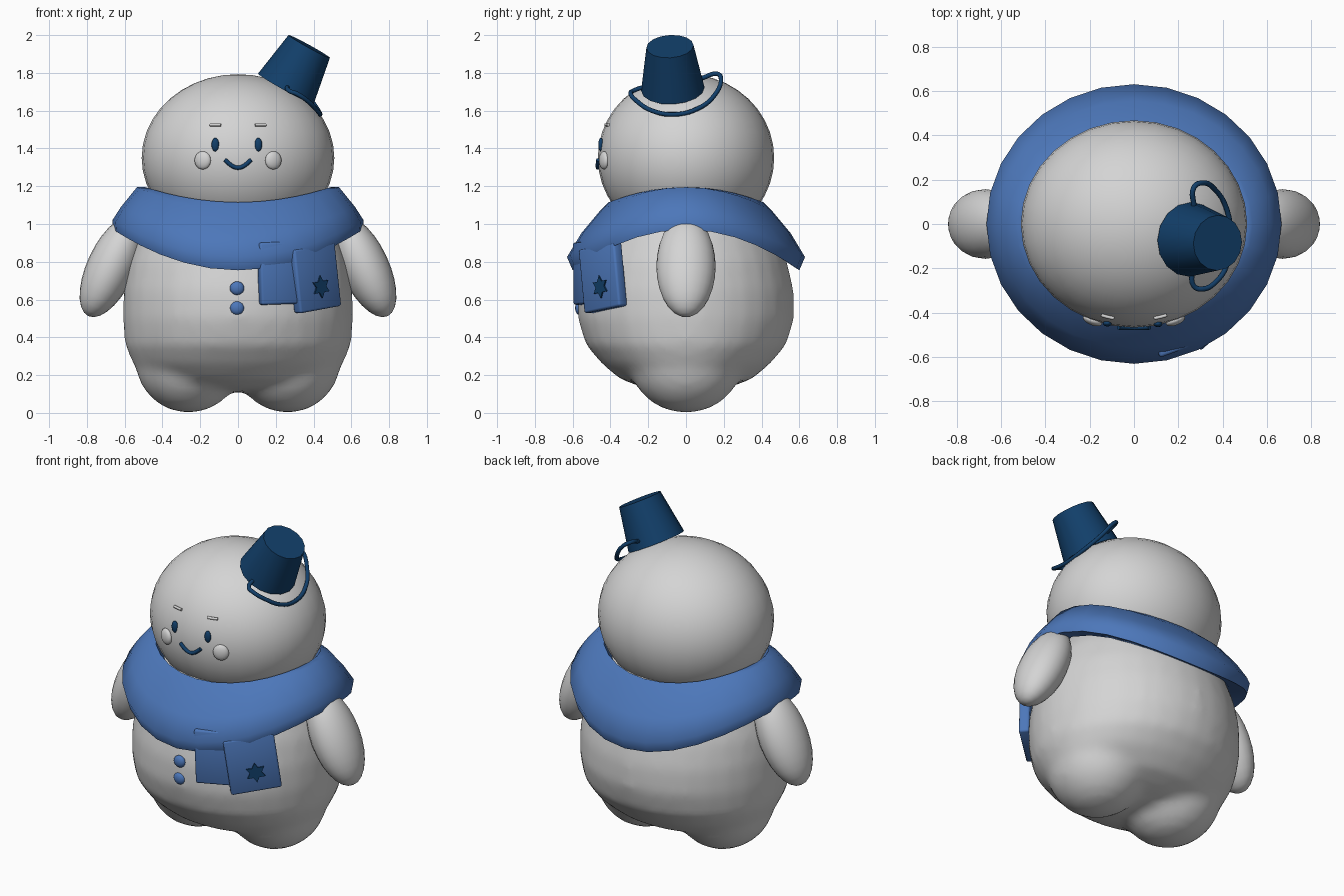
import bpy, bmesh, math
from mathutils import Matrix, Vector

if "Cube" in bpy.data.objects:
    bpy.data.objects.remove(bpy.data.objects["Cube"])


def material(name, rgb):
    m = bpy.data.materials.new(name)
    m.diffuse_color = (*rgb, 1)
    m.use_nodes = True
    m.node_tree.nodes["Principled BSDF"].inputs["Base Color"].default_value = m.diffuse_color
    return m


WHITE = material("snow white", (0.66, 0.66, 0.66))
BLUE = material("scarf blue", (0.073, 0.185, 0.49))
NAVY = material("dark navy", (0.006, 0.05, 0.145))


def finish(name, bm, mat, angle=50):
    bmesh.ops.recalc_face_normals(bm, faces=bm.faces)
    me = bpy.data.meshes.new(name)
    bm.to_mesh(me)
    bm.free()
    me.materials.append(mat)
    ob = bpy.data.objects.new(name, me)
    bpy.context.collection.objects.link(ob)
    bpy.ops.object.select_all(action='DESELECT')
    ob.select_set(True)
    bpy.context.view_layer.objects.active = ob
    bpy.ops.object.shade_smooth_by_angle(angle=math.radians(angle))
    return ob


def add_ellipsoid(bm, loc, radii, rot=Matrix(), seg=24, rings=14):
    mat = Matrix.Translation(loc) @ rot @ Matrix.Diagonal((*radii, 1))
    bmesh.ops.create_uvsphere(bm, u_segments=seg, v_segments=rings, radius=1, matrix=mat)


def ellipsoid(name, loc, radii, mat, rot=Matrix(), seg=24, rings=14):
    bm = bmesh.new()
    add_ellipsoid(bm, loc, radii, rot, seg, rings)
    return finish(name, bm, mat)


def bridge(bm, a, b):
    n = len(a)
    for i in range(n):
        bm.faces.new((a[i], a[(i + 1) % n], b[(i + 1) % n], b[i]))


def tube(name, pts, radius, mat):
    cu = bpy.data.curves.new(name, 'CURVE')
    cu.dimensions = '3D'
    cu.bevel_depth, cu.bevel_resolution = radius, 2
    cu.resolution_u, cu.use_fill_caps = 5, True
    sp = cu.splines.new('BEZIER')
    sp.bezier_points.add(len(pts) - 1)
    for p, co in zip(sp.bezier_points, pts):
        p.co = co
        p.handle_left_type = p.handle_right_type = 'AUTO'
    cu.materials.append(mat)
    ob = bpy.data.objects.new(name, cu)
    bpy.context.collection.objects.link(ob)
    bpy.ops.object.select_all(action='DESELECT')
    ob.select_set(True)
    bpy.context.view_layer.objects.active = ob
    bpy.ops.object.convert(target='MESH')


# Body: oval rings plus two leg lobes, fused and softened
bm = bmesh.new()
rings = [(0.115, .15, .12), (0.135, .32, .23), (0.18, .45, .35), (0.26, .555, .445),
         (0.36, .598, .53), (0.5, .61, .573), (0.65, .606, .57), (0.8, .58, .535),
         (0.95, .52, .48), (1.1, .42, .4), (1.22, .32, .3)]
loops = []
for z, rx, ry in rings:
    loops.append([bm.verts.new((rx * math.cos(k * math.tau / 32), ry * math.sin(k * math.tau / 32), z))
                  for k in range(32)])
for a, b in zip(loops, loops[1:]):
    bridge(bm, a, b)
bm.faces.new(loops[0])
bm.faces.new(loops[-1])
for s in (-1, 1):
    add_ellipsoid(bm, (s * .262, 0, .287), (.285, .305, .287))
body = finish("body", bm, WHITE)
fuse = body.modifiers.new("fuse", 'REMESH')
fuse.mode, fuse.voxel_size, fuse.use_smooth_shade = 'VOXEL', 0.03, True
soft = body.modifiers.new("soften", 'SMOOTH')
soft.factor, soft.iterations = 0.5, 6

# Head
HC, HR = Vector((0, 0, 1.35)), (.51, .467, .443)
ellipsoid("head", HC, HR, WHITE, seg=32, rings=20)


def face_y(x, z):
    return -HR[1] * math.sqrt(1 - (x / HR[0]) ** 2 - ((z - HC.z) / HR[2]) ** 2)


# Arms
for s, side in ((-1, "left"), (1, "right")):
    ellipsoid(side + "_arm", (s * .67, 0, .775), (.128, .157, .29), WHITE,
              Matrix.Rotation(-s * math.radians(25), 4, 'Y'))

# Scarf: section swept around the neck, draping lower at front and back
side_sec = [(.49, 1.195), (.535, 1.195), (.62, 1.09), (.665, 1.02), (.66, .97), (.56, .985), (.42, 1.1)]
front_sec = [(.41, 1.115), (.455, 1.07), (.555, .95), (.63, .825), (.60, .755), (.50, .82), (.36, 1.0)]
bm = bmesh.new()
loops = []
for k in range(28):
    t = k * math.tau / 28
    s = math.sin(t) ** 2
    loops.append([bm.verts.new((a[0] * math.cos(t), b[0] * math.sin(t), a[1] + (b[1] - a[1]) * s))
                  for a, b in zip(side_sec, front_sec)])
for i in range(28):
    bridge(bm, loops[i], loops[(i + 1) % 28])
finish("scarf", bm, BLUE, 60)


# Scarf tails
def tail(name, loc, size, turn, lean):
    m = (Matrix.Translation(loc) @ Matrix.Rotation(math.radians(turn), 4, 'Z')
         @ Matrix.Rotation(math.radians(lean), 4, 'Y'))
    bm = bmesh.new()
    bmesh.ops.create_cube(bm, size=1, matrix=m @ Matrix.Diagonal((*size, 1)))
    bmesh.ops.bevel(bm, geom=bm.edges[:], offset=.012, segments=2, affect='EDGES', profile=.5)
    finish(name, bm, BLUE)
    return m


tail("back_tail", (.215, -.535, .74), (.22, .06, .33), 20, -2)
m = tail("front_tail", (.405, -.44, .715), (.29, .06, .34), 41, -8)

# Six-pointed star on the front tail
bm = bmesh.new()
front, back = [], []
for k in range(12):
    r = .06 if k % 2 == 0 else .034
    a = k * math.tau / 12
    for row, y in ((front, -.038), (back, -.028)):
        row.append(bm.verts.new(m @ Vector((.01 + r * math.sin(a), y, -.05 + r * math.cos(a)))))
bm.faces.new(front)
bm.faces.new(back)
bridge(bm, front, back)
finish("star", bm, NAVY, 30)

# Buttons
for i, z in enumerate((.66, .555)):
    ellipsoid(f"button_{i + 1}", (-.005, -.565, z), (.038, .022, .036), BLUE, seg=16, rings=10)

# Face
for s, x in ((-1, -.12), (1, .108)):
    ellipsoid("eye", (x, face_y(x, 1.42), 1.42), (.02, .014, .036), NAVY, seg=16, rings=10)
    x = s * .187
    ellipsoid("cheek", (x, face_y(x, 1.337), 1.337), (.046, .022, .048), WHITE,
              Matrix.Rotation(s * math.radians(22), 4, 'Z'), 20, 12)
    tube("brow", [(x, face_y(x, 1.525) - .004, 1.525) for x in (s * .09, s * .12, s * .148)], .008, WHITE)
mouth = []
for k in range(7):
    x, z = -.07 + .14 * k / 6, 1.34 - .042 * math.sin(math.pi * k / 6)
    mouth.append((x, face_y(x, z) - .003, z))
tube("mouth", mouth, .011, NAVY)

# Bucket hat, tilted to one side
top, base = Vector((.377, -.085, 1.94)), Vector((.253, -.07, 1.715))
axis = top - base
bm = bmesh.new()
bmesh.ops.create_cone(bm, cap_ends=True, segments=16, radius1=.168, radius2=.125, depth=axis.length,
                      matrix=Matrix.Translation((top + base) / 2)
                      @ Vector((0, 0, 1)).rotation_difference(axis).to_matrix().to_4x4())
finish("bucket_hat", bm, NAVY, 40)

# Bucket handle
tube("bucket_handle", [(.27, .08, 1.77), (.27, .165, 1.795), (.305, .185, 1.77), (.37, .15, 1.68),
                       (.42, .06, 1.61), (.435, -.06, 1.58), (.42, -.18, 1.60), (.37, -.26, 1.65),
                       (.31, -.293, 1.69), (.27, -.28, 1.705), (.265, -.19, 1.735)], .012, NAVY)
